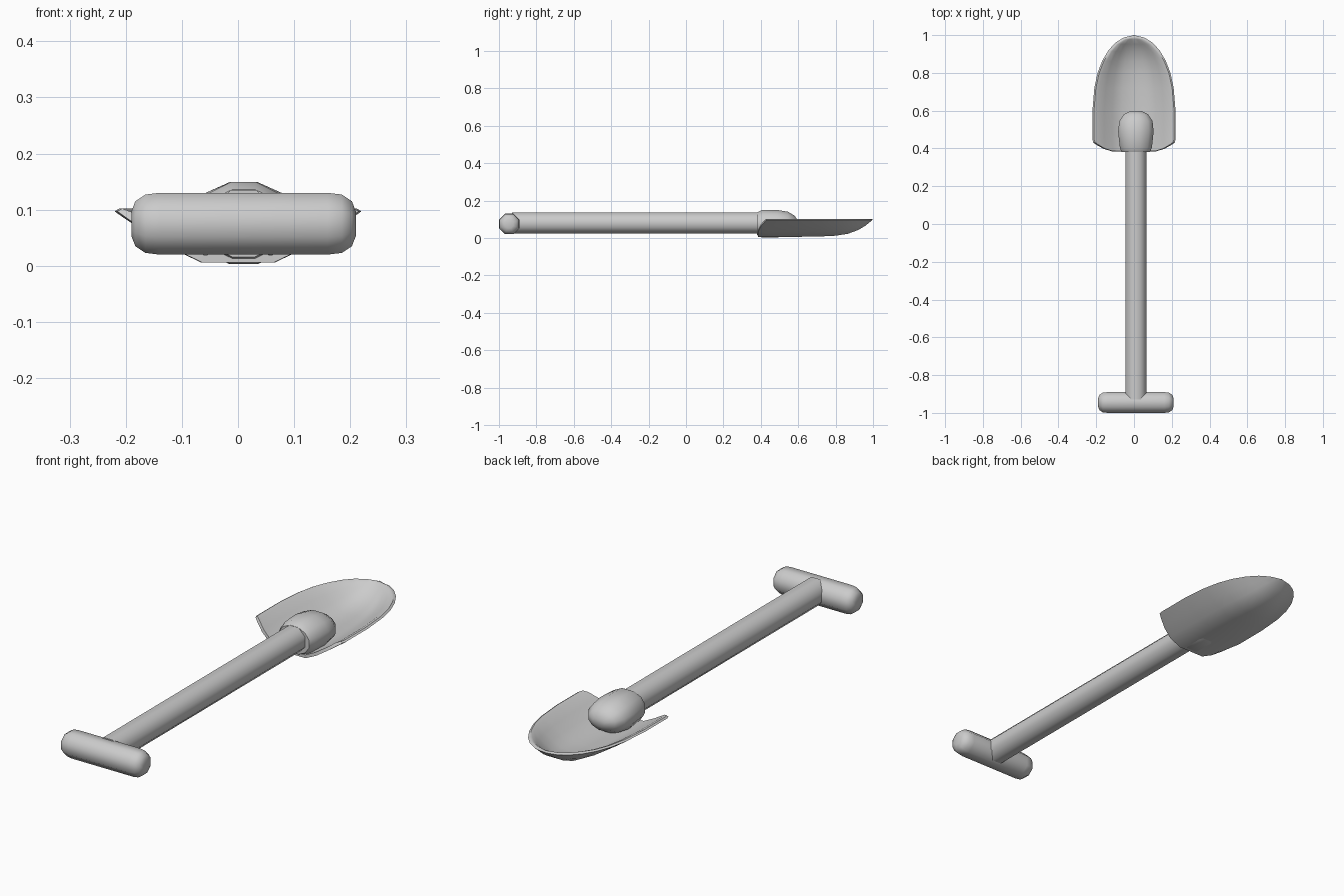
import bpy, bmesh, math
from mathutils import Vector

if "Cube" in bpy.data.objects:
    bpy.data.objects.remove(bpy.data.objects["Cube"])


def finish(name, bm, angle):
    bmesh.ops.remove_doubles(bm, verts=bm.verts, dist=0.0005)
    bmesh.ops.recalc_face_normals(bm, faces=bm.faces)
    mesh = bpy.data.meshes.new(name)
    bm.to_mesh(mesh)
    bm.free()
    ob = bpy.data.objects.new(name, mesh)
    bpy.context.collection.objects.link(ob)
    bpy.ops.object.select_all(action='DESELECT')
    ob.select_set(True)
    bpy.context.view_layer.objects.active = ob
    bpy.ops.object.shade_smooth_by_angle(angle=math.radians(angle))
    return ob


def loft(name, rings, sides, centre, axis, angle=50):
    """Closed tube through rings of (position, half width, half height)."""
    bm = bmesh.new()
    loops = []
    for t, rw, rh in rings:
        loop = []
        for i in range(sides):
            a = 2 * math.pi * (i + 0.5) / sides
            k = 1 / math.cos(math.pi / sides)
            w, h = rw * k * math.cos(a), rh * k * math.sin(a)
            off = Vector((w, t, h)) if axis == 'Y' else Vector((t, w, h))
            loop.append(bm.verts.new(Vector(centre) + off))
        loops.append(loop)
    for a, b in zip(loops, loops[1:]):
        for i in range(sides):
            j = (i + 1) % sides
            bm.faces.new((a[i], a[j], b[j], b[i]))
    bm.faces.new(loops[0])
    bm.faces.new(loops[-1])
    return finish(name, bm, angle)


# Cross grip with rounded ends
ends = [(0.2, 0.022), (0.193, 0.04), (0.175, 0.052), (0.15, 0.055)]
grip = [(-x, r, r) for x, r in ends] + [(x, r, r) for x, r in reversed(ends)]
loft("grip", grip, 8, (0.01, -0.945, 0.075), 'X')

# Long shaft
loft("shaft", [(-0.93, 0.055, 0.055), (0.42, 0.055, 0.055)], 8, (0.01, 0, 0.08), 'Y')

# Bulging socket joining shaft and blade
socket = [(0.38, 0.075, 0.06), (0.405, 0.085, 0.073), (0.49, 0.094, 0.073),
          (0.545, 0.088, 0.064), (0.58, 0.065, 0.043), (0.598, 0.03, 0.018)]
loft("socket", socket, 12, (0.01, 0, 0.076), 'Y')

# Scooped blade: rows of (y, half width, floor height), rim level at z = 0.1
rows = [(0.385, 0.215, 0.006), (0.42, 0.22, 0.006), (0.6, 0.22, 0.006),
        (0.72, 0.21, 0.008), (0.8, 0.193, 0.012), (0.865, 0.168, 0.022),
        (0.92, 0.135, 0.042), (0.96, 0.098, 0.066), (0.987, 0.055, 0.088),
        (1.0, 0.0, 0.1)]
cols = [-1, -0.92, -0.75, -0.55, -0.3, 0, 0.3, 0.55, 0.75, 0.92, 1]
bm = bmesh.new()
grid = []
for n, (y, w, floor) in enumerate(rows):
    line = []
    for u in cols:
        rise = max(0, (abs(u) - 0.3) / 0.7) ** 1.2
        back = 0.045 * max(0, (abs(u) - 0.55) / 0.45) ** 1.5   # rounded back corners
        dy = back * (1, 0.6)[n] if n < 2 else 0
        line.append(bm.verts.new((u * w, y + dy, floor + (0.097 - floor) * rise)))
    grid.append(line)
for a, b in zip(grid, grid[1:]):
    for i in range(len(cols) - 1):
        bm.faces.new((a[i], a[i + 1], b[i + 1], b[i]))
bmesh.ops.remove_doubles(bm, verts=bm.verts, dist=0.0005)
bmesh.ops.recalc_face_normals(bm, faces=bm.faces)
bm.normal_update()
if sum(f.normal.z for f in bm.faces) < 0:
    bmesh.ops.reverse_faces(bm, faces=bm.faces)
    bm.normal_update()
# Inner skin above the outer one, thinner towards the rim
outer = list(bm.verts)
normals = {v: v.normal.copy() for v in outer}
rim = [e for e in bm.edges if e.is_boundary]
inner = {}
for v in outer:
    p = v.co + normals[v] * 0.014
    p.z = min(p.z, 0.102)
    p.y = min(p.y, 0.99)
    inner[v] = bm.verts.new(p)
for f in list(bm.faces):
    bm.faces.new([inner[v] for v in reversed(f.verts)])
for e in rim:
    a, b = e.verts
    bm.faces.new((a, b, inner[b], inner[a]))
finish("blade", bm, 40)
